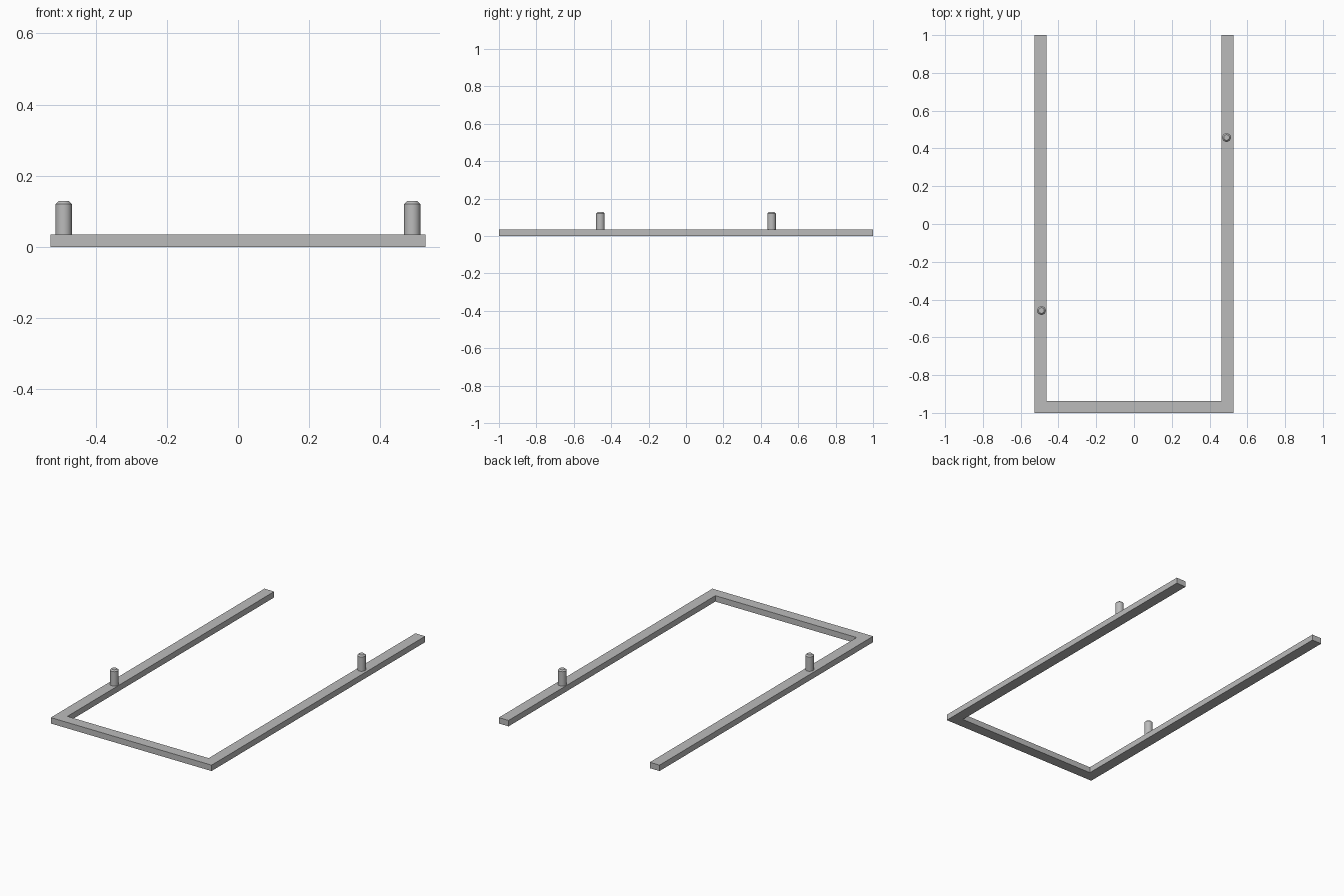
import bpy, bmesh, math

cube = bpy.data.objects.get("Cube")
if cube:
    bpy.data.objects.remove(cube, do_unlink=True)

HALF_WIDTH, HALF_LENGTH = 0.527, 1.0
BAR, THICK = 0.064, 0.035
PIN_RADIUS, PIN_TOP, CHAMFER = 0.023, 0.128, 0.008

grey = bpy.data.materials.new("plain grey")
grey.use_nodes = True
colour = (0.5, 0.5, 0.5, 1)
grey.diffuse_color = colour
grey.node_tree.nodes["Principled BSDF"].inputs["Base Color"].default_value = colour


def add_object(name, bm):
    bmesh.ops.recalc_face_normals(bm, faces=bm.faces)
    mesh = bpy.data.meshes.new(name)
    bm.to_mesh(mesh)
    bm.free()
    mesh.materials.append(grey)
    obj = bpy.data.objects.new(name, mesh)
    bpy.context.collection.objects.link(obj)
    return obj


# U-shaped frame, open at the back
inner = HALF_WIDTH - BAR
front = -HALF_LENGTH + BAR
outline = [(-HALF_WIDTH, HALF_LENGTH), (-HALF_WIDTH, -HALF_LENGTH),
           (HALF_WIDTH, -HALF_LENGTH), (HALF_WIDTH, HALF_LENGTH),
           (inner, HALF_LENGTH), (inner, front),
           (-inner, front), (-inner, HALF_LENGTH)]
bm = bmesh.new()
base = bm.faces.new([bm.verts.new((x, y, 0)) for x, y in outline])
top = bmesh.ops.extrude_face_region(bm, geom=[base], use_keep_orig=True)["geom"]
bmesh.ops.translate(bm, vec=(0, 0, THICK),
                    verts=[v for v in top if isinstance(v, bmesh.types.BMVert)])
add_object("u_frame", bm)


# Round locating pins with chamfered tips, set diagonally
def add_pin(name, x, y):
    bm = bmesh.new()
    height = PIN_TOP - THICK
    bmesh.ops.create_cone(bm, cap_ends=True, segments=32, radius1=PIN_RADIUS,
                          radius2=PIN_RADIUS, depth=height)
    rim = [e for e in bm.edges if all(v.co.z > 0 for v in e.verts)]
    bmesh.ops.bevel(bm, geom=rim, offset=CHAMFER, segments=1, affect='EDGES')
    pin = add_object(name, bm)
    pin.location = (x, y, THICK + height / 2)
    bpy.ops.object.select_all(action='DESELECT')
    pin.select_set(True)
    bpy.context.view_layer.objects.active = pin
    bpy.ops.object.shade_smooth_by_angle(angle=math.radians(30))


pin_x, pin_y = HALF_WIDTH - BAR / 2 - 0.005, 0.458
add_pin("right_pin", -pin_x, -pin_y)
add_pin("left_pin", pin_x, pin_y)
